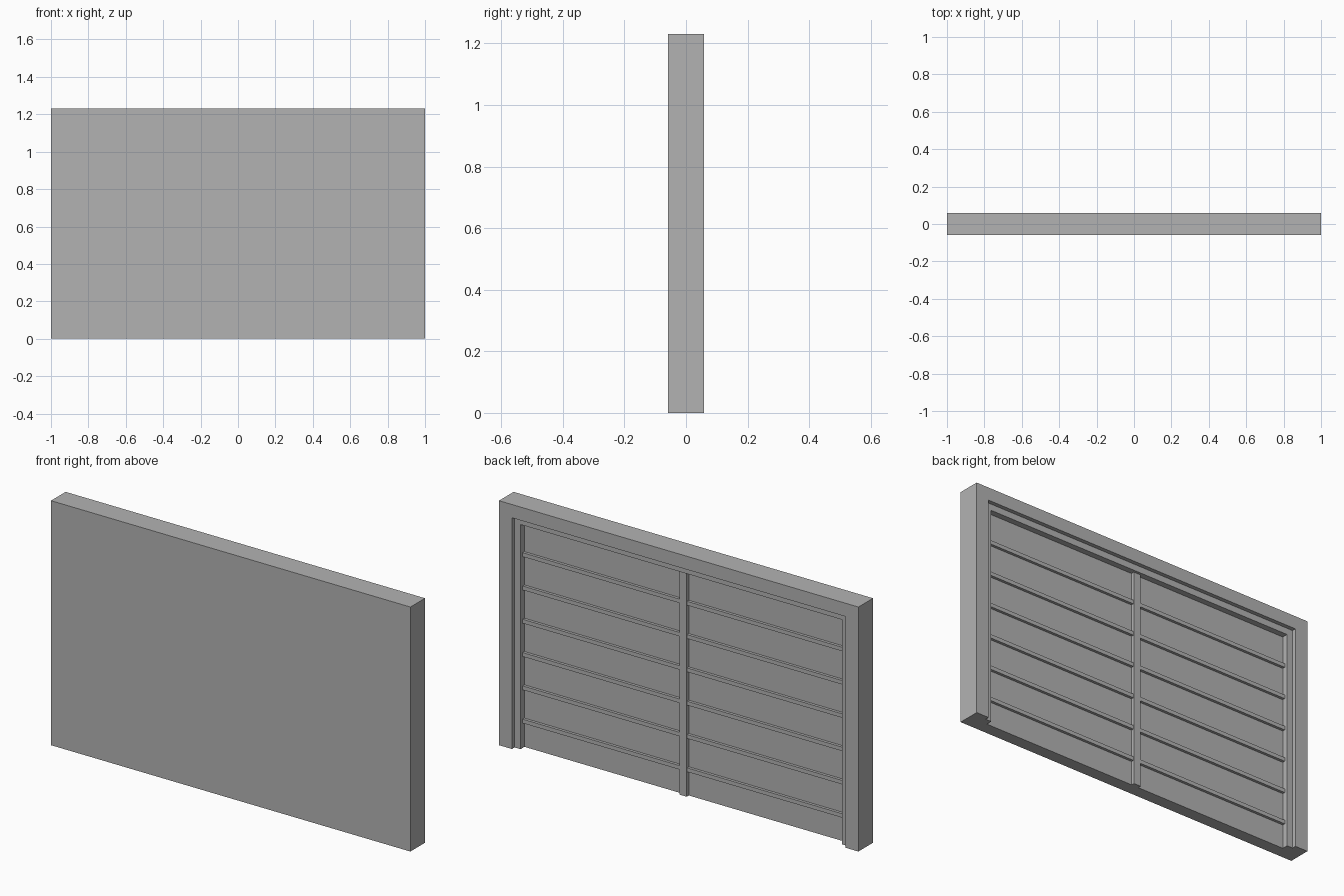
import bpy

cube = bpy.data.objects.get("Cube")
if cube:
    bpy.data.objects.remove(cube, do_unlink=True)

grey = bpy.data.materials.new("plain_grey")
grey.use_nodes = True
grey.diffuse_color = (0.45, 0.45, 0.45, 1)
grey.node_tree.nodes["Principled BSDF"].inputs["Base Color"].default_value = (0.45, 0.45, 0.45, 1)

FRONT, BACK, HEIGHT = -0.058, 0.058, 1.23


def add_mesh(name, verts, faces):
    mesh = bpy.data.meshes.new(name)
    mesh.from_pydata(verts, [], faces)
    mesh.materials.append(grey)
    obj = bpy.data.objects.new(name, mesh)
    bpy.context.collection.objects.link(obj)
    return obj


def box(name, x0, x1, y0, y1, z0, z1):
    verts = [(x, y, z) for x in (x0, x1) for y in (y0, y1) for z in (z0, z1)]
    faces = [(0, 1, 3, 2), (4, 6, 7, 5), (0, 4, 5, 1),
             (2, 3, 7, 6), (0, 2, 6, 4), (1, 5, 7, 3)]
    return add_mesh(name, verts, faces)


def arch(name, outer, outer_top, inner, inner_top, y0, y1):
    """Square arch, open at the floor."""
    outline = [(-outer, 0), (-outer, outer_top), (outer, outer_top), (outer, 0),
               (inner, 0), (inner, inner_top), (-inner, inner_top), (-inner, 0)]
    n = len(outline)
    verts = [(x, y, z) for y in (y0, y1) for x, z in outline]
    quads = [(0, 1, 6, 7), (1, 2, 5, 6), (2, 3, 4, 5)]
    faces = [q[::-1] for q in quads] + [tuple(i + n for i in q) for q in quads]
    faces += [(i, (i + 1) % n, (i + 1) % n + n, i + n) for i in range(n)]
    # leave out the hidden wall against the part in front
    return add_mesh(name, verts, faces[3:])


# Solid door leaf, flat on the front
DOOR = BACK - 0.052
STOP = BACK - 0.021
box("door_panel", -1, 1, FRONT, DOOR, 0, HEIGHT)

# Stepped surround on the back
arch("outer_frame", 1, HEIGHT, 0.928, 1.163, DOOR, BACK)
arch("inner_frame", 0.928, 1.163, 0.895, 1.13, DOOR, STOP)

# Centre post
POST = 0.02
box("center_post", -POST, POST, DOOR, BACK - 0.035, 0, 1.13)

# Horizontal rails either side of the post
for row in range(6):
    top = 0.982 - row * 0.1675
    for side, x0, x1 in (("right", -0.895, -POST), ("left", POST, 0.895)):
        box(f"{side}_rail_{row + 1}", x0, x1, DOOR, BACK - 0.038, top - 0.02, top)
